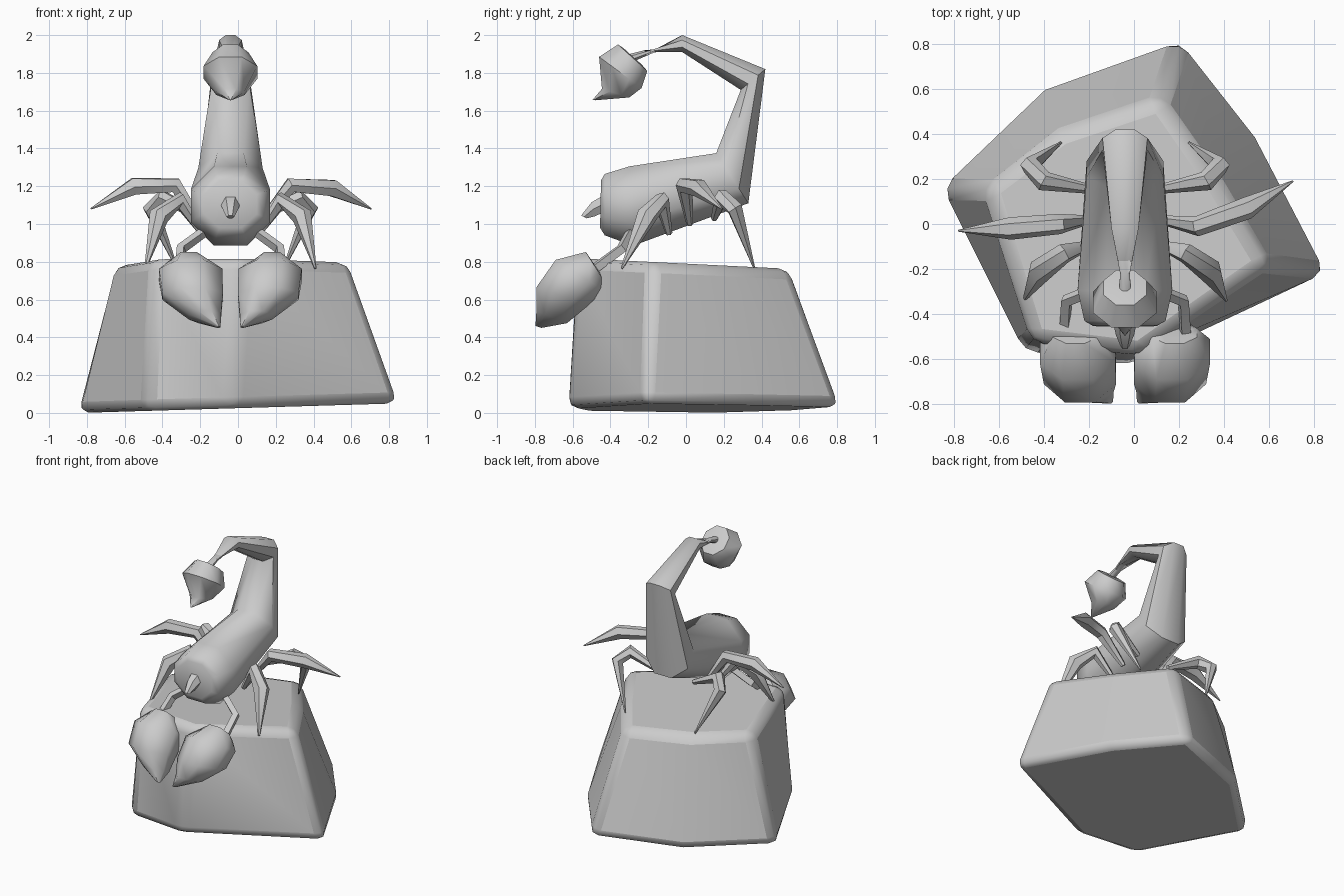
import bpy, bmesh, math
from mathutils import Vector

if "Cube" in bpy.data.objects:
    bpy.data.objects.remove(bpy.data.objects["Cube"])

CX = -0.04  # symmetry plane of the creature


def finish(name, bm, angle=50):
    bmesh.ops.remove_doubles(bm, verts=bm.verts, dist=0.0005)
    bmesh.ops.recalc_face_normals(bm, faces=bm.faces)
    me = bpy.data.meshes.new(name)
    bm.to_mesh(me)
    bm.free()
    ob = bpy.data.objects.new(name, me)
    bpy.context.collection.objects.link(ob)
    bpy.ops.object.select_all(action='DESELECT')
    ob.select_set(True)
    bpy.context.view_layer.objects.active = ob
    bpy.ops.object.shade_smooth_by_angle(angle=math.radians(angle))
    return ob


def skin(name, rings, angle=50):
    """Bridge successive rings of points and cap both ends."""
    bm = bmesh.new()
    vs = [[bm.verts.new(p) for p in r] for r in rings]
    n = len(vs[0])
    for a, b in zip(vs, vs[1:]):
        for i in range(n):
            j = (i + 1) % n
            bm.faces.new((a[i], a[j], b[j], b[i]))
    bm.faces.new(vs[0])
    bm.faces.new(vs[-1])
    return finish(name, bm, angle)


def loft(name, sections, n=8, angle=50):
    """Sections: centre x, upper (y, z), lower (y, z), half width."""
    k = 1 / math.cos(math.pi / n)
    rings = []
    for x, t, b, hw in sections:
        t, b = Vector((x, *t)), Vector((x, *b))
        c, h = (t + b) / 2, (t - b) / 2
        rings.append([c + h * k * math.cos(a) + Vector((hw * k * math.sin(a), 0, 0))
                      for a in (2 * math.pi * (i + 0.5) / n for i in range(n))])
    return skin(name, rings, angle)


def tube(name, pts, radii, n=6):
    pts = [Vector(p) for p in pts]
    rings, u = [], Vector((0, 1, 0))
    for i, (p, r) in enumerate(zip(pts, radii)):
        d = Vector()
        if i:
            d += (p - pts[i - 1]).normalized()
        if i < len(pts) - 1:
            d += (pts[i + 1] - p).normalized()
        d.normalize()
        u = (u - d * u.dot(d)).normalized()
        v = d.cross(u)
        rings.append([p + r * (u * math.cos(2 * math.pi * k / n) + v * math.sin(2 * math.pi * k / n))
                      for k in range(n)])
    return skin(name, rings)


def mirror(p):
    return (2 * CX - p[0], p[1], p[2])


# Rock: tapered irregular block with rounded edges
base = [(.21, .83), (.55, .40), (.87, -.22), (-.03, -.63), (-.49, -.565), (-.865, .16), (-.40, .61)]
top = [(.12, .56), (.37, .2), (.60, -.18), (.03, -.58), (-.455, -.52), (-.66, .16), (-.33, .41)]
rock = skin("rock", [[(x, y, 0.025 + 0.03 * x) for x, y in base],
                     [(x, y, 0.79 - 0.05 * y) for x, y in top]], 40)
bev = rock.modifiers.new("rounding", 'BEVEL')
bev.width = 0.06
bev.segments = 2
bev.limit_method = 'ANGLE'
bev.angle_limit = math.radians(25)

# Body and raised tail in one skin
loft("body_and_tail", [
    (CX, (-.45, 1.23), (-.455, .98), .14),
    (CX, (-.43, 1.265), (-.43, .94), .18),
    (CX, (-.30, 1.305), (-.28, .885), .21),
    (CX, (.16, 1.375), (.33, 1.11), .17),
    (CX, (.29, 1.71), (.42, 1.82), .10),
    (CX, (-.02, 1.91), (-.02, 2.0), .06),
    (CX, (-.22, 1.92), (-.21, 1.89), .022),
    (CX, (-.30, 1.90), (-.28, 1.86), .025)])

# Stinger bulb
loft("stinger", [
    (CX, (-.33, 1.93), (-.235, 1.845), .06),
    (CX, (-.36, 1.95), (-.205, 1.81), .095),
    (CX, (-.46, 1.885), (-.235, 1.72), .142),
    (CX, (-.445, 1.715), (-.30, 1.67), .075),
    (CX, (-.495, 1.657), (-.48, 1.655), .006)])

# Beak-like mouth
loft("mouth", [
    (CX, (-.44, 1.15), (-.44, 1.06), .045),
    (CX, (-.50, 1.115), (-.485, 1.04), .035),
    (CX, (-.555, 1.045), (-.525, 1.03), .018)], 6)

for side, flip in (("left", False), ("right", True)):
    def s(p):
        return mirror(p) if flip else p

    # Eye disc with raised pupil
    for part, off, z, y, r, d in (("eye", -.08, 1.195, -.455, .068, .05),
                                  ("pupil", -.07, 1.178, -.475, .034, .03)):
        x = s((CX + off, 0, 0))[0]
        k = 1 if part == "eye" else 0.8
        tube(f"{side}_{part}", [(x, y + d / 2, z), (x, y - d / 2 + .012, z), (x, y - d / 2, z)],
             [r, r, r * k], 12)

    # Arm and heavy claw
    tube(f"{side}_arm", [s(p) for p in ((-.15, -.28, .98), (-.30, -.34, .87), (-.31, -.53, .73))],
         [.028, .03, .03], 4)
    claw = [(-.27, (-.505, .815), (-.455, .74), .06),
            (-.26, (-.53, .852), (-.437, .70), .10),
            (-.25, (-.69, .81), (-.437, .65), .168),
            (-.24, (-.792, .665), (-.515, .57), .16),
            (-.175, (-.792, .54), (-.63, .475), .085),
            (-.105, (-.797, .46), (-.765, .45), .012)]
    loft(f"{side}_claw", [(s((x, 0, 0))[0], t, b, w) for x, t, b, w in claw])

    # Front and back legs: thin at the hip, thick at the knee, pointed foot
    tube(f"{side}_front_leg", [s(p) for p in ((-.19, -.09, .95), (-.31, -.13, 1.125),
                                              (-.42, -.21, 1.04), (-.49, -.34, .765))],
         [.018, .045, .055, .006])
    tube(f"{side}_back_leg", [s(p) for p in ((-.17, .15, 1.03), (-.40, .19, 1.14),
                                             (-.46, .26, 1.08), (-.325, .36, .77))],
         [.018, .045, .045, .006])

# Middle legs, held out sideways at slightly different angles
tube("left_middle_leg", [(-.19, .02, 1.0), (-.33, .0, 1.205), (-.55, -.02, 1.2), (-.78, -.03, 1.08)],
     [.018, .045, .05, .004])
tube("right_middle_leg", [(.11, .02, 1.0), (.28, -.01, 1.205), (.50, .07, 1.19), (.705, .19, 1.08)],
     [.018, .045, .05, .004])
